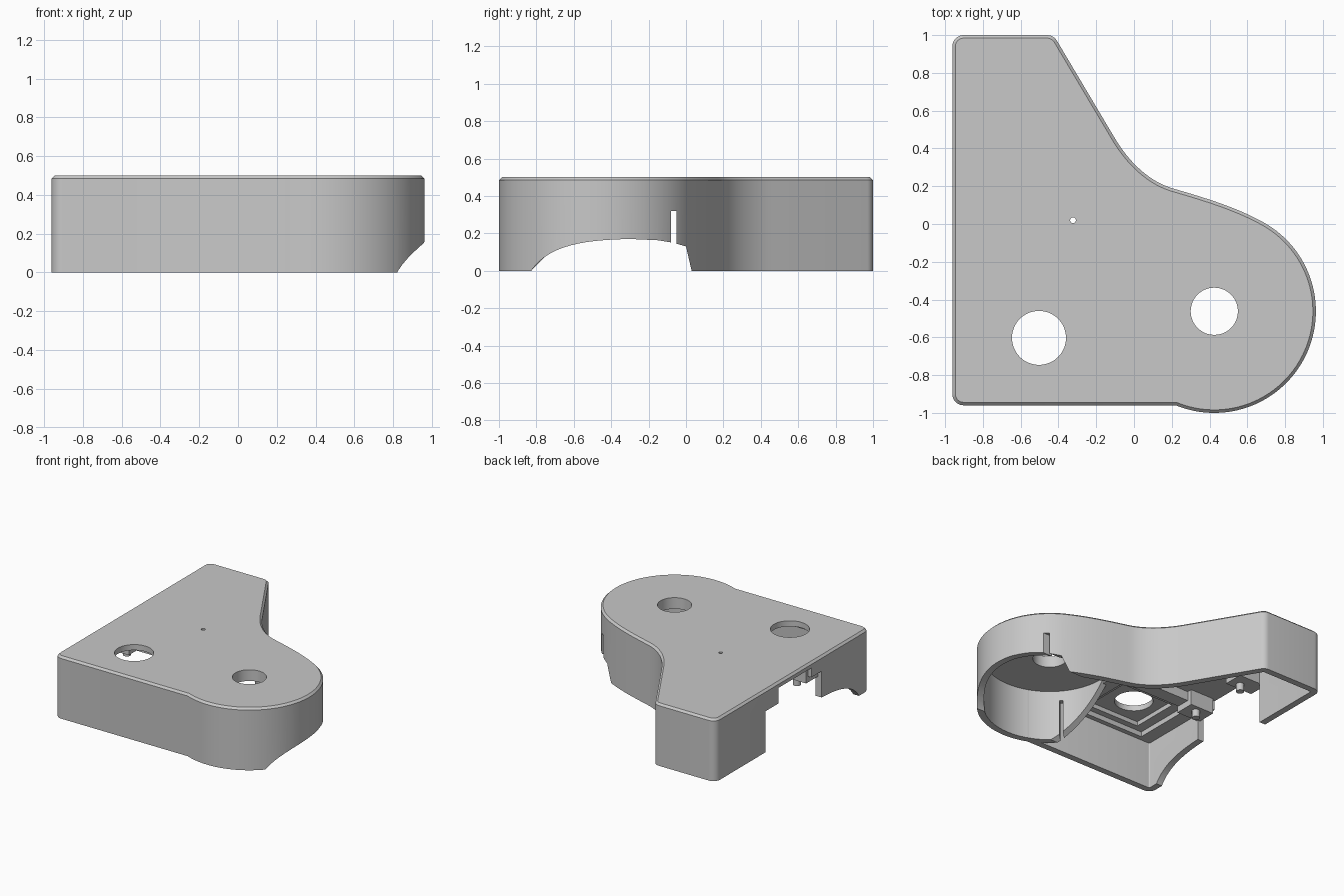
import bpy, bmesh
from math import cos, sin, radians
from mathutils import Vector, Matrix
from mathutils.geometry import interpolate_bezier

cube = bpy.data.objects.get("Cube")
if cube:
    bpy.data.objects.remove(cube)

grey = bpy.data.materials.new("matte grey")
grey.use_nodes = True
GREY = (0.58, 0.58, 0.58, 1)
grey.diffuse_color = GREY
grey.node_tree.nodes["Principled BSDF"].inputs["Base Color"].default_value = GREY

WALL, HEIGHT, ROOF = 0.052, 0.5, 0.455
BULGE = Vector((0.425, -0.462))
RADIUS = 0.538


def make(name, bm):
    bmesh.ops.recalc_face_normals(bm, faces=bm.faces)
    mesh = bpy.data.meshes.new(name)
    bm.to_mesh(mesh)
    bm.free()
    mesh.materials.append(grey)
    obj = bpy.data.objects.new(name, mesh)
    bpy.context.collection.objects.link(obj)
    return obj


def prism(name, pts, low, high, along_x=False, bevel=0):
    """Extrude a 2D profile along z, or a (y, z) profile along x."""
    bm = bmesh.new()
    place = (lambda p: (low, p[0], p[1])) if along_x else (lambda p: (p[0], p[1], low))
    face = bm.faces.new([bm.verts.new(place(p)) for p in pts])
    out = bmesh.ops.extrude_face_region(bm, geom=[face])
    top = [g for g in out["geom"] if isinstance(g, bmesh.types.BMVert)]
    shift = (high - low, 0, 0) if along_x else (0, 0, high - low)
    bmesh.ops.translate(bm, verts=top, vec=shift)
    if bevel:
        rim = [e for e in bm.edges if all(v.co.z > high - 1e-4 for v in e.verts)]
        bmesh.ops.bevel(bm, geom=rim, offset=bevel, segments=1, affect="EDGES")
    return make(name, bm)


def box(name, lo, hi, turn=0, pivot=(0, 0, 0)):
    bm = bmesh.new()
    lo, hi, pivot = Vector(lo), Vector(hi), Vector(pivot)
    bmesh.ops.create_cube(bm, size=1, matrix=Matrix.Translation(pivot) @ Matrix.Rotation(turn, 4, "Z")
                          @ Matrix.Translation((lo + hi) / 2) @ Matrix.Diagonal((*(hi - lo), 1)))
    return make(name, bm)


def rod(name, x, y, r, low, high, sides=48):
    return prism(name, arc((x, y), r, 0, 360 - 360 / sides, sides - 1), low, high)


def arc(c, r, a, b, n):
    angles = [radians(a + (b - a) * i / n) for i in range(n + 1)]
    return [Vector((c[0] + r * cos(t), c[1] + r * sin(t))) for t in angles]


def curve(a, b, c, d, n):
    pts = interpolate_bezier(*[Vector((*p, 0)) for p in (a, b, c, d)], n)
    return [p.to_2d() for p in pts]


def inset(pts, d):
    """Move a clockwise outline inward by d."""
    result = []
    for i, p in enumerate(pts):
        u = (p - pts[i - 1]).normalized()
        v = (pts[(i + 1) % len(pts)] - p).normalized()
        nu, nv = Vector((u.y, -u.x)), Vector((v.y, -v.x))
        result.append(p + (nu + nv) * d / (1 + nu.dot(nv)))
    return result


def cut(obj, cutters):
    bpy.context.view_layer.objects.active = obj
    for c in cutters:
        c.hide_render = True
        mod = obj.modifiers.new("cut", "BOOLEAN")
        mod.operation, mod.solver, mod.object = "DIFFERENCE", "EXACT", c
        bpy.ops.object.modifier_apply(modifier=mod.name)


# Clockwise outline: square body, swept waist, round bulge
outline = arc((-0.902, -0.9), 0.06, 270, 180, 8)
outline += arc((-0.902, 0.94), 0.06, 180, 90, 8)
outline += arc((-0.46, 0.94), 0.06, 90, 30, 6)
outline += curve((-0.105, 0.46), (-0.035, 0.34), (0.07, 0.23), (0.2, 0.19), 16)
outline += curve((0.2, 0.19), (0.37, 0.14), (0.5425, 0.09), (0.694, 0.004), 14)[1:]
outline += arc(BULGE, RADIUS, 60, -112, 64)[1:]

# Housing shell
housing = prism("housing", outline, 0, HEIGHT, bevel=0.016)
cavity = prism("cavity_cutter", inset(outline, WALL), -0.2, ROOF)

# Inner wall that completes the round chamber, and its thicker ceiling
ring = prism("chamber_wall", arc(BULGE, RADIUS - 0.005, -105, -188, 40)
             + arc(BULGE, RADIUS - WALL, -188, -105, 40), 0, ROOF + 0.01)
ceiling = rod("chamber_ceiling", BULGE.x, BULGE.y, RADIUS - 0.04, 0.41, ROOF + 0.01, 96)

# Arched relief along the bottom, and the stepped opening in the side wall
arch_pts = [(-0.825, -0.1), (-0.825, 0)]
arch_pts += curve((-0.82, 0.01), (-0.72, 0.15), (-0.5, 0.165), (-0.3, 0.17), 14)
arch_pts += [(-0.15, 0.163), (-0.07, 0.15), (0, 0.13), (0.03, 0), (0.03, -0.1)]
arch = prism("arch_cutter", arch_pts, -1.2, 1.2, along_x=True)
opening_pts = [(-0.35, -0.1), (-0.35, 0.38), (-0.22, 0.38), (-0.22, ROOF),
               (0.2, ROOF), (0.2, 0.33), (0.36, 0.33), (0.36, -0.1)]
opening = prism("opening_cutter", opening_pts, -1.2, -0.9, along_x=True)
slope = prism("slope_cutter", [(-0.83, -0.1), (-0.83, 0), (-0.43, 0.4), (-0.2, 0.4), (-0.2, -0.1)],
              -0.4, 0.3, along_x=True)

# Slots through the chamber wall
outer_slot = box("outer_slot_cutter", (0.55, -0.08, 0.05), (1, -0.05, 0.32))
inner_slot = box("inner_slot_cutter", (-0.6, -0.013, -0.1), (-0.4, 0.013, 0.33),
                 turn=radians(40), pivot=(BULGE.x, BULGE.y, 0))

# Holes in the top
holes = [rod("hole_cutter_" + n, x, y, r, 0.3, 0.7)
         for n, x, y, r in (("large", -0.503, -0.603, 0.143),
                            ("round", BULGE.x, BULGE.y, 0.125),
                            ("pin", -0.323, 0.02, 0.015))]

cut(housing, [cavity, arch, opening, outer_slot] + holes)
cut(ring, [slope, inner_slot])
cut(ceiling, [holes[1]])

# Stepped recess under the large hole
ledge = box("recess_ledge", (-0.93, -0.93, 0.38), (-0.08, -0.24, ROOF + 0.01))
pocket = box("pocket_cutter", (-0.72, -0.82, 0.3), (-0.25, -0.42, 0.6))
pocket_step = box("pocket_step_cutter", (-0.8, -0.87, 0.3), (-0.19, -0.35, 0.42))
cut(ledge, [pocket, pocket_step])

# Matching hanging blocks with locating pegs on either side of the opening
for side, name in ((1, "rear"), (-1, "front")):
    near, far = sorted((side * 0.2, side * 0.36))
    box(name + "_block", (-0.93, near, 0.33), (-0.72, far, ROOF + 0.01))
    rod(name + "_peg", -0.81, side * 0.255, 0.03, 0.27, 0.34, 24)

# Remove the cutters, then smooth the curved walls
for obj in list(bpy.context.collection.objects):
    if "cutter" in obj.name:
        bpy.data.objects.remove(obj)
bpy.ops.object.select_all(action="DESELECT")
for obj in bpy.context.collection.objects:
    if obj.type == "MESH":
        obj.select_set(True)
        bpy.context.view_layer.objects.active = obj
bpy.ops.object.shade_smooth_by_angle(angle=radians(25))
